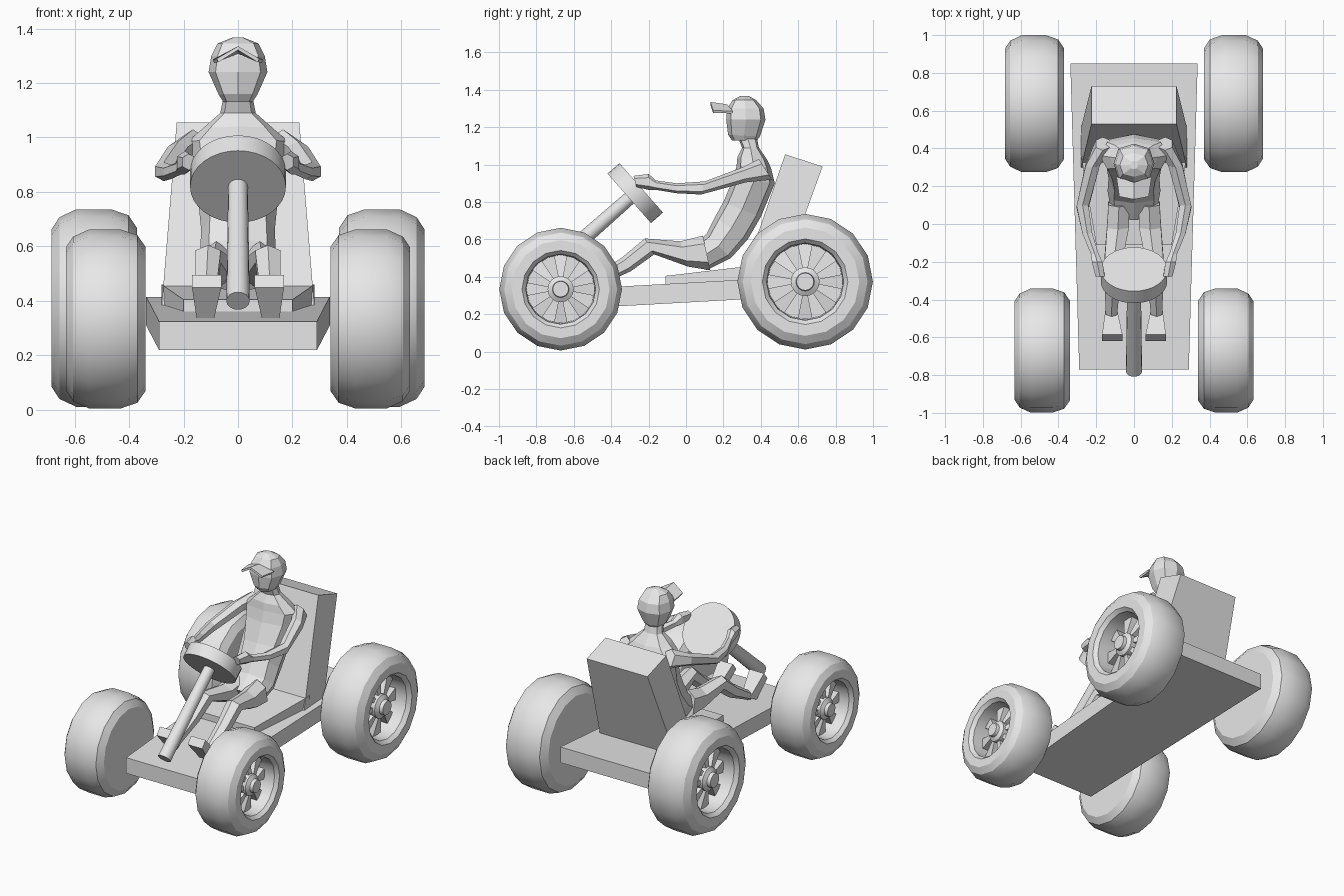
import bpy, bmesh, math
from mathutils import Vector

grey = bpy.data.materials.new("plain_grey")
grey.diffuse_color = (0.8, 0.8, 0.8, 1)


def finish(name, bm, smooth=None):
    bmesh.ops.recalc_face_normals(bm, faces=bm.faces)
    me = bpy.data.meshes.new(name)
    bm.to_mesh(me)
    bm.free()
    me.materials.append(grey)
    if smooth:
        me.shade_smooth()
        me.set_sharp_from_angle(angle=math.radians(smooth))
    ob = bpy.data.objects.new(name, me)
    bpy.context.collection.objects.link(ob)
    return ob


def skin(bm, rings):
    """Bridge rings of points and cap both ends."""
    vr = [[bm.verts.new(p) for p in r] for r in rings]
    n = len(vr[0])
    for a, b in zip(vr, vr[1:]):
        for i in range(n):
            j = (i + 1) % n
            bm.faces.new((a[i], a[j], b[j], b[i]))
    bm.faces.new(vr[0])
    bm.faces.new(vr[-1][::-1])


def loft(name, secs, sides=8, side=1):
    """Section: x centre, one edge (y, z), opposite edge (y, z), half width.
    Four sides give a box section, more give an oval one."""
    rings = []
    for x, y1, z1, y2, z2, w in secs:
        c = Vector((x * side, (y1 + y2) / 2, (z1 + z2) / 2))
        d = Vector((0, (y1 - y2) / 2, (z1 - z2) / 2))
        e = Vector((w, 0, 0))
        if sides == 4:
            rings.append([c + d + e, c - d + e, c - d - e, c + d - e])
        else:
            ring = []
            for i in range(sides):
                a = math.tau * i / sides
                k = 1.08 if abs(math.sin(2 * a)) > 0.5 else 1.0
                ring.append(c + d * math.cos(a) * k + e * math.sin(a) * k)
            rings.append(ring)
    bm = bmesh.new()
    skin(bm, rings)
    return finish(name, bm)


def lathe(bm, profile, sides):
    """Spin (x, r) points around the x axis."""
    skin(bm, [[(x, r * math.cos(math.tau * i / sides), r * math.sin(math.tau * i / sides))
               for i in range(sides)] for x, r in profile])


# chassis and seat
loft("chassis", [(0, -0.77, 0.325, -0.77, 0.22, 0.29), (0, 0.85, 0.415, 0.85, 0.31, 0.337)], 4)
loft("seat_cushion", [(0, -0.11, 0.405, -0.11, 0.35, 0.20), (0, 0.36, 0.46, 0.36, 0.37, 0.28)], 4)
loft("backrest", [(0, 0.30, 0.385, 0.51, 0.385, 0.28), (0, 0.53, 1.055, 0.73, 0.99, 0.225)], 4)


# steering column and wheel, turned from the x axis to the column direction
def steering(name, profile, sides):
    bm = bmesh.new()
    lathe(bm, profile, sides)
    ob = finish(name, bm, 30)
    ob.location = (0, -0.78, 0.40)
    ob.rotation_euler = Vector((0, 0.75, 0.66)).to_track_quat('X', 'Z').to_euler()
    return ob


steering("steering_column", [(0, 0.043), (0.645, 0.036)], 16)
steering("steering_wheel", [(0.635, 0.176), (0.72, 0.176)], 32)

# wheels: tyre with recessed rim, eight spokes, hub
TYRE = [(0, 0.02), (0, 0.265), (0.03, 0.308), (0.09, 0.328), (0.21, 0.328), (0.268, 0.302),
        (0.295, 0.262), (0.295, 0.207), (0.272, 0.187), (0.15, 0.182), (0.15, 0.02)]
HUB = [(0.14, 0.07), (0.235, 0.07), (0.25, 0.045), (0.272, 0.042)]


def wheel(name, x, y, z, side, sx, sr):
    bm = bmesh.new()
    lathe(bm, TYRE, 16)
    lathe(bm, HUB, 16)
    half = math.pi / 16
    for i in range(8):
        a = math.tau * i / 8
        rings = []
        for r, top in ((0.05, 0.225), (0.185, 0.20)):
            rings.append([(h, r * math.cos(t), r * math.sin(t)) for h, t in
                          ((0.15, a - half), (0.15, a + half), (top, a + half), (top, a - half))])
        skin(bm, rings)
    for v in bm.verts:
        v.co = (side * (x + v.co.x * sx), y + v.co.y * sr, z + v.co.z * sr)
    finish(name, bm, 30)


for side, tag in ((1, "right"), (-1, "left")):
    wheel("front_wheel_" + tag, 0.34, -0.67, 0.334, side, 0.99, 1.0)
    wheel("rear_wheel_" + tag, 0.37, 0.637, 0.374, side, 1.065, 1.105)

    # arms reach for the steering wheel
    loft("arm_" + tag, [
        (0.165, 0.39, 1.03, 0.46, 0.92, 0.04), (0.22, 0.30, 0.985, 0.32, 0.905, 0.04),
        (0.272, 0.10, 0.91, 0.08, 0.84, 0.034), (0.247, -0.05, 0.90, -0.05, 0.847, 0.028),
        (0.207, -0.16, 0.915, -0.16, 0.865, 0.022), (0.195, -0.20, 0.95, -0.20, 0.865, 0.03),
        (0.18, -0.28, 0.94, -0.265, 0.88, 0.026)], 6, side)

    # bent legs
    loft("leg_" + tag, [
        (0.08, 0.09, 0.62, 0.13, 0.435, 0.06), (0.085, -0.03, 0.59, 0.01, 0.455, 0.062),
        (0.11, -0.22, 0.605, -0.17, 0.52, 0.05), (0.115, -0.34, 0.505, -0.295, 0.43, 0.043),
        (0.12, -0.52, 0.385, -0.48, 0.345, 0.03)], 6, side)
    loft("foot_" + tag, [
        (0.12, -0.53, 0.335, -0.46, 0.375, 0.032),
        (0.115, -0.62, 0.45, -0.585, 0.495, 0.054)], 4, side)

# torso from hips to neck
loft("torso", [
    (0, 0.02, 0.55, 0.11, 0.435, 0.12), (0, 0.11, 0.63, 0.24, 0.50, 0.14),
    (0, 0.155, 0.72, 0.33, 0.60, 0.135), (0, 0.20, 0.80, 0.40, 0.72, 0.145),
    (0, 0.25, 0.92, 0.475, 0.90, 0.175), (0, 0.27, 0.99, 0.455, 0.98, 0.185),
    (0, 0.275, 1.04, 0.435, 1.025, 0.13), (0, 0.30, 1.09, 0.39, 1.09, 0.065),
    (0, 0.28, 1.14, 0.38, 1.14, 0.055)])

# head with cap
loft("head", [
    (0, 0.245, 1.13, 0.38, 1.13, 0.053), (0, 0.225, 1.16, 0.395, 1.15, 0.07),
    (0, 0.215, 1.24, 0.425, 1.24, 0.108), (0, 0.22, 1.30, 0.415, 1.30, 0.098),
    (0, 0.25, 1.345, 0.375, 1.345, 0.075), (0, 0.29, 1.367, 0.335, 1.367, 0.02)])

# folded cap peak
bm = bmesh.new()
root = [bm.verts.new(p) for p in ((-0.09, 0.25, 1.28), (0, 0.22, 1.315), (0.09, 0.25, 1.28))]
tip = [bm.verts.new(p) for p in ((-0.075, 0.145, 1.283), (0, 0.13, 1.328), (0.075, 0.145, 1.283))]
for i in range(2):
    bm.faces.new((root[i], root[i + 1], tip[i + 1], tip[i]))
peak = finish("cap_peak", bm)
mod = peak.modifiers.new("thickness", 'SOLIDIFY')
mod.thickness = 0.014
mod.offset = 0
